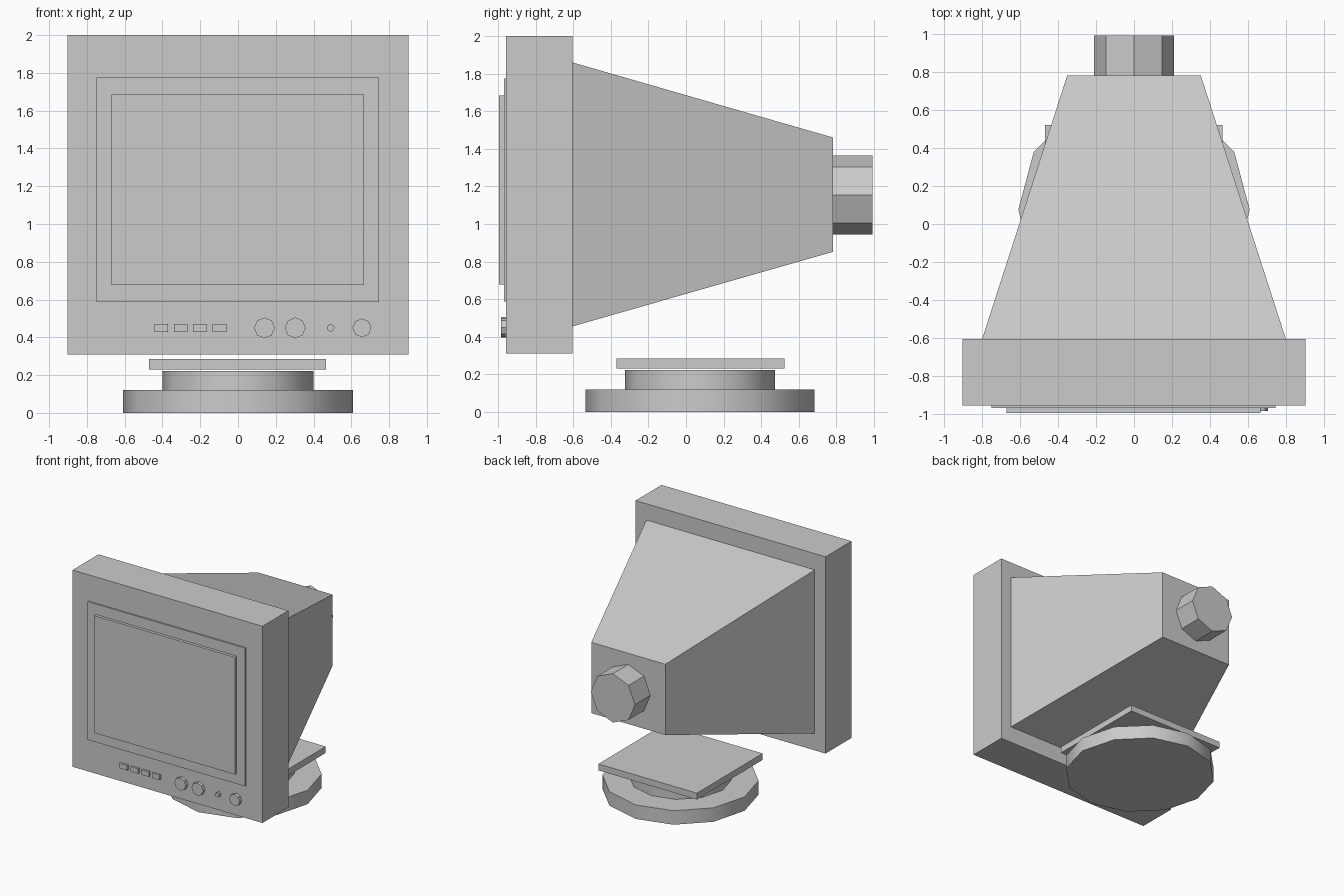
import bpy, bmesh, math
from mathutils import Matrix, Vector

if "Cube" in bpy.data.objects:
    bpy.data.objects.remove(bpy.data.objects["Cube"], do_unlink=True)

grey = bpy.data.materials.new("plain_grey")
grey.use_nodes = True
colour = (0.6, 0.6, 0.6, 1)
grey.diffuse_color = colour
grey.node_tree.nodes["Principled BSDF"].inputs["Base Color"].default_value = colour


def finish(name, bm):
    bmesh.ops.recalc_face_normals(bm, faces=bm.faces)
    mesh = bpy.data.meshes.new(name)
    bm.to_mesh(mesh)
    bm.free()
    mesh.materials.append(grey)
    obj = bpy.data.objects.new(name, mesh)
    bpy.context.collection.objects.link(obj)
    return obj


def box(name, x, y, z):
    """Box from (low, high) ranges on each axis."""
    bm = bmesh.new()
    bmesh.ops.create_cube(bm, size=1)
    for v in bm.verts:
        v.co = Vector([(a + b) / 2 + c * (b - a) for (a, b), c in zip((x, y, z), v.co)])
    return finish(name, bm)


def prism(name, centre, radius, depth, sides, along_y=False, smooth=False):
    """Regular prism centred on a point, standing up or lying along y."""
    bm = bmesh.new()
    bmesh.ops.create_cone(bm, cap_ends=True, segments=sides, radius1=radius,
                          radius2=radius, depth=depth)
    turn = Matrix.Rotation(math.pi / 2 if along_y else 0, 4, "X")
    bmesh.ops.transform(bm, matrix=Matrix.Translation(centre) @ turn, verts=bm.verts)
    obj = finish(name, bm)
    if smooth:
        bpy.ops.object.select_all(action="DESELECT")
        obj.select_set(True)
        bpy.context.view_layer.objects.active = obj
        bpy.ops.object.shade_smooth_by_angle(angle=math.radians(35))
    return obj


# Swivel stand
prism("stand_base", (0, 0.075, 0.06), 0.61, 0.12, 12, smooth=True)
prism("stand_neck", (0, 0.075, 0.17), 0.4, 0.105, 12, smooth=True)
box("stand_plate", (-0.47, 0.467), (-0.37, 0.523), (0.23, 0.285))

# Front housing and screen
box("front_housing", (-0.903, 0.903), (-0.957, -0.605), (0.31, 2.0))
box("screen_frame", (-0.75, 0.746), (-0.97, -0.95), (0.588, 1.775))
box("screen_glass", (-0.671, 0.667), (-0.995, -0.96), (0.678, 1.685))

# Tapered rear housing: narrow the back face of a box
rear = box("rear_housing", (-0.8, 0.8), (-0.605, 0.783), (0.455, 1.86))
for v in rear.data.vertices:
    if v.co.y > 0:
        v.co.x = math.copysign(0.352, v.co.x)
        v.co.z = 1.46 if v.co.z > 1 else 0.852
prism("tube_cap", (0, 0.885, 1.155), 0.21, 0.215, 8, along_y=True)

# Control row
for i in range(4):
    left = -0.443 + i * 0.103
    box(f"button_{i + 1}", (left, left + 0.073), (-0.975, -0.95), (0.427, 0.47))
for name, x, radius in (("left_dial", 0.14, 0.055), ("middle_dial", 0.303, 0.055),
                        ("indicator", 0.491, 0.02), ("right_dial", 0.656, 0.05)):
    prism(name, (x, -0.968, 0.45), radius, 0.034, 8, along_y=True)
